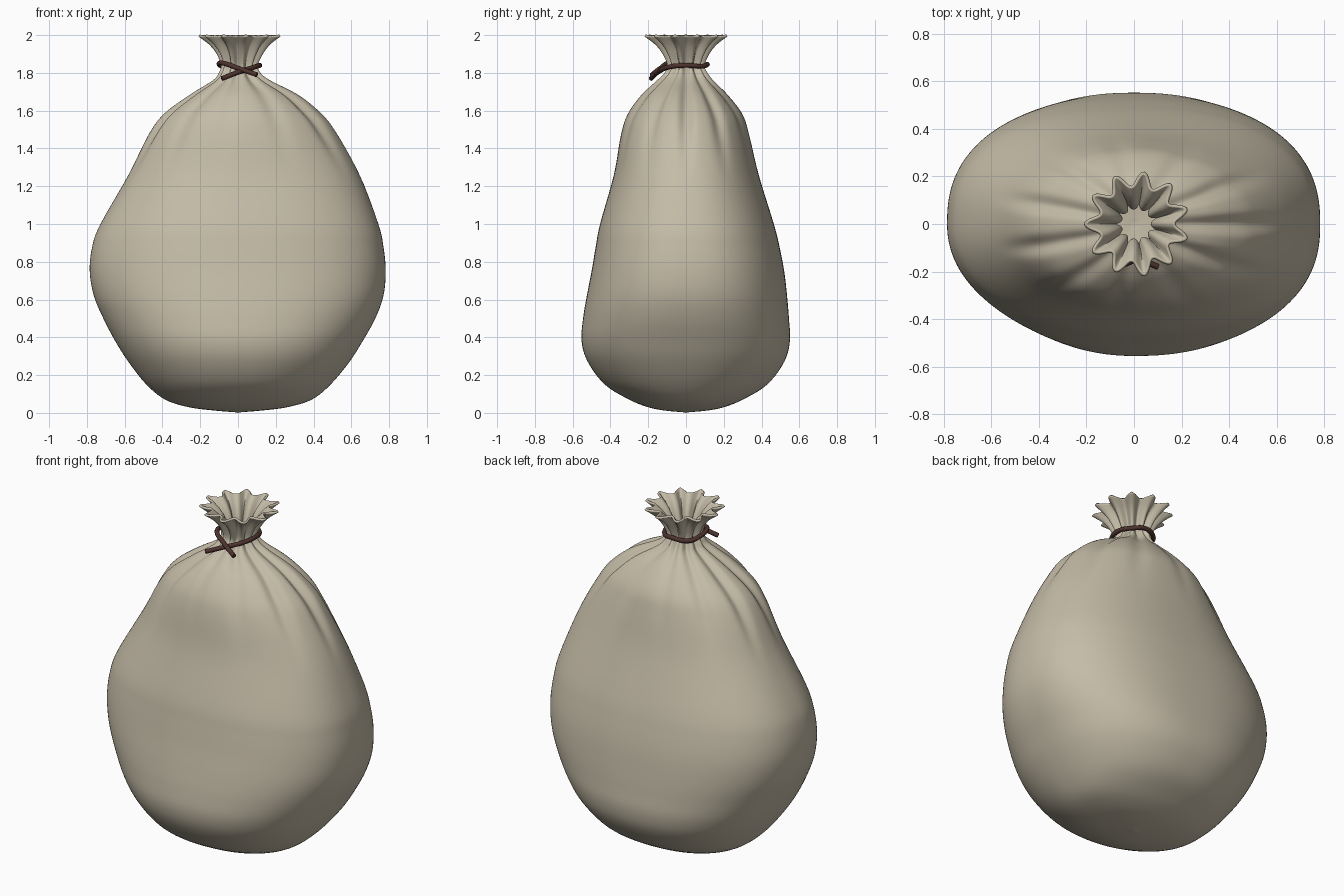
import bpy, bmesh, math
from mathutils import Vector

if "Cube" in bpy.data.objects:
    bpy.data.objects.remove(bpy.data.objects["Cube"])


def material(name, rgb):
    m = bpy.data.materials.new(name)
    m.diffuse_color = (*rgb, 1)
    m.use_nodes = True
    m.node_tree.nodes["Principled BSDF"].inputs["Base Color"].default_value = m.diffuse_color
    return m


cloth = material("beige cloth", (0.56, 0.505, 0.39))
leather = material("dark brown cord", (0.075, 0.033, 0.027))

# Sack outline: height, then reach to left, right, front, back
ROWS = [
    (0.004, 0.02, 0.02, 0.02, 0.02),
    (0.012, 0.12, 0.12, 0.11, 0.11),
    (0.03, 0.26, 0.26, 0.20, 0.20),
    (0.07, 0.385, 0.39, 0.30, 0.30),
    (0.15, 0.485, 0.49, 0.43, 0.43),
    (0.27, 0.58, 0.59, 0.52, 0.52),
    (0.38, 0.65, 0.66, 0.553, 0.55),
    (0.50, 0.713, 0.727, 0.545, 0.545),
    (0.62, 0.763, 0.77, 0.525, 0.535),
    (0.75, 0.785, 0.782, 0.50, 0.52),
    (0.88, 0.772, 0.77, 0.478, 0.495),
    (1.00, 0.728, 0.743, 0.455, 0.465),
    (1.26, 0.58, 0.645, 0.382, 0.385),
    (1.47, 0.475, 0.535, 0.345, 0.335),
    (1.58, 0.395, 0.455, 0.31, 0.30),
    (1.68, 0.265, 0.33, 0.24, 0.225),
    (1.76, 0.14, 0.17, 0.155, 0.145),
    (1.80, 0.11, 0.115, 0.115, 0.115),
    (1.84, 0.10, 0.10, 0.10, 0.10),
    (1.90, 0.125, 0.125, 0.125, 0.125),
    (1.95, 0.165, 0.165, 0.165, 0.165),
    (1.993, 0.222, 0.222, 0.222, 0.222),
]
PLEATS, SEG, SUB = 11, 176, 5


def smooth_rows(rows):
    """Catmull-Rom interpolation through the outline rows."""
    out = []
    for i in range(len(rows) - 1):
        p = [Vector(rows[min(max(i + k, 0), len(rows) - 1)]) for k in (-1, 0, 1, 2)]
        for s in range(SUB):
            t = s / SUB
            out.append(0.5 * (2 * p[1] + (p[2] - p[0]) * t
                              + (2 * p[0] - 5 * p[1] + 4 * p[2] - p[3]) * t * t
                              + (3 * p[1] - p[0] - 3 * p[2] + p[3]) * t ** 3))
    return out + [Vector(rows[-1])]


def pleat(a, z):
    """Radius factor of the gathered folds."""
    v = 0.5 - 0.5 * math.cos(PLEATS * (a - math.radians(82)))
    if z >= 1.82:
        return 1 - 0.27 * v
    fade = max(0, (z - 1.2) / 0.62)
    side = 0.3 + 0.7 * math.cos(a) ** 2
    side += (1 - side) * max(0, (z - 1.68) / 0.14)
    return 1 - 0.25 * fade ** 2 * side * v ** (1 + 4 * (1 - fade))


def fullness(c, s, z):
    """Squared-off belly: fuller toward the back and front right."""
    n = 2.4 if s > 0 or c > 0 else 2.1
    w = max(0, 1 - ((z - 0.75) / 0.85) ** 2)
    n = 2 + (n - 2) * w
    return (abs(c) ** n + abs(s) ** n) ** (-1 / n)


# Sack body with open pleated mouth
bm = bmesh.new()
rings = []
for z, left, right, front, back in smooth_rows(ROWS):
    ring = []
    shift = 0.012 * min(1, max(0, (z - 1.6) / 0.3))
    for k in range(SEG):
        a = math.tau * k / SEG
        c, s = math.cos(a), math.sin(a)
        f = pleat(a, z) * fullness(c, s, z)
        ring.append(bm.verts.new((c * f * (right if c > 0 else left) + shift,
                                  s * f * (back if s > 0 else front), z)))
    rings.append(ring)
for lo, hi in zip(rings, rings[1:]):
    for k in range(SEG):
        n = (k + 1) % SEG
        bm.faces.new((lo[k], lo[n], hi[n], hi[k]))
base = bm.verts.new((0, 0, 0))
for k in range(SEG):
    bm.faces.new((base, rings[0][(k + 1) % SEG], rings[0][k]))
for f in bm.faces:
    f.smooth = True
mesh = bpy.data.meshes.new("sack")
bm.to_mesh(mesh)
bm.free()
mesh.materials.append(cloth)
sack = bpy.data.objects.new("sack", mesh)
bpy.context.collection.objects.link(sack)
wall = sack.modifiers.new("cloth thickness", 'SOLIDIFY')
wall.thickness = 0.012
wall.offset = -1

# Cord around the neck, ends crossing at the front
path = [(0.10, -0.18, 1.79), (0.0, -0.135, 1.825), (-0.08, -0.085, 1.852),
        (-0.1, 0.0, 1.845), (-0.07, 0.08, 1.835), (0.01, 0.113, 1.845),
        (0.085, 0.08, 1.835), (0.115, 0.0, 1.84), (0.09, -0.085, 1.832),
        (0.0, -0.15, 1.803), (-0.085, -0.185, 1.77)]
curve = bpy.data.curves.new("neck_cord", 'CURVE')
curve.dimensions = '3D'
curve.bevel_depth = 0.013
curve.bevel_resolution = 3
curve.use_fill_caps = True
sp = curve.splines.new('BEZIER')
sp.bezier_points.add(len(path) - 1)
for b, co in zip(sp.bezier_points, path):
    b.co = co
    b.handle_left_type = b.handle_right_type = 'AUTO'
curve.materials.append(leather)
cord = bpy.data.objects.new("neck_cord", curve)
bpy.context.collection.objects.link(cord)
